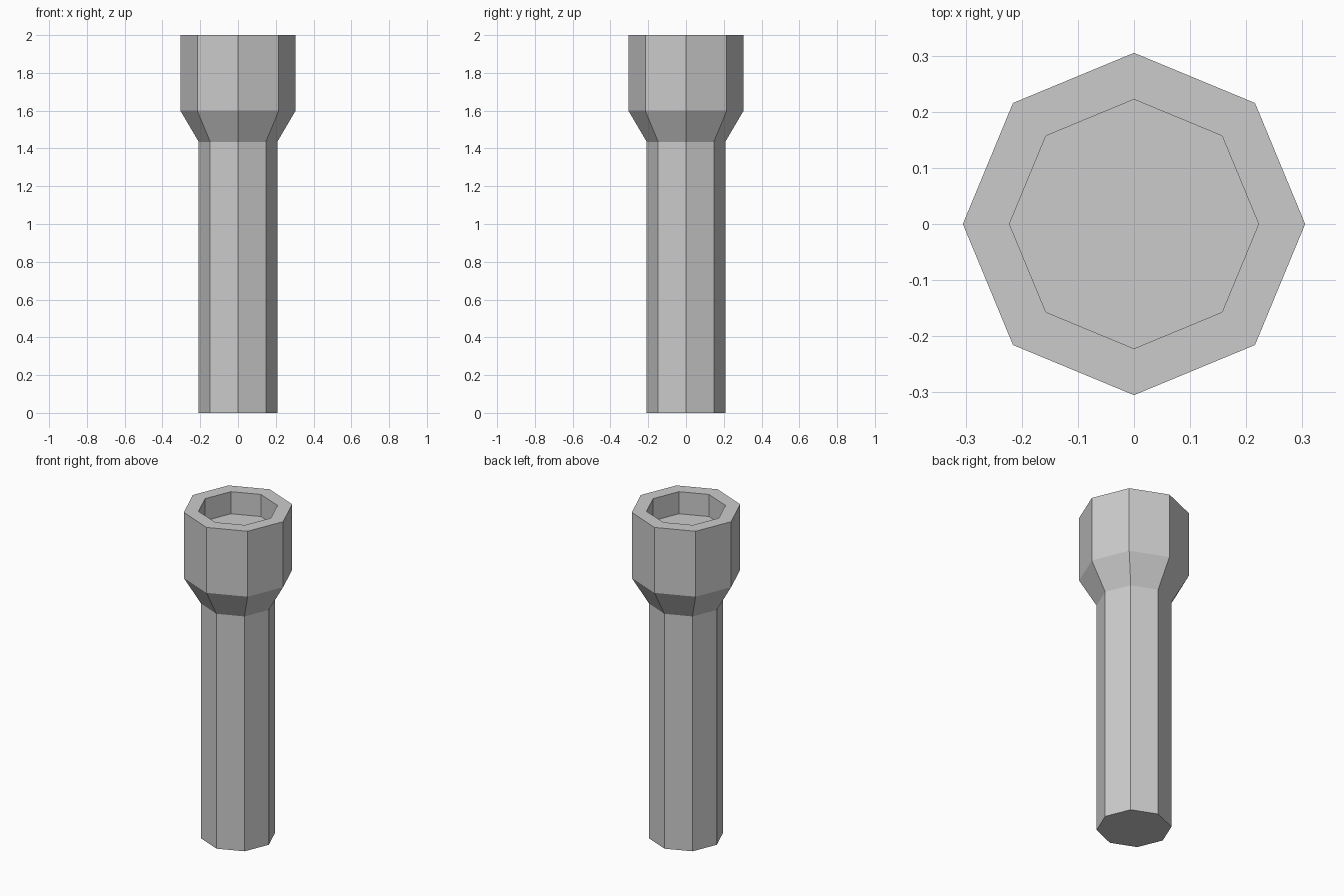
import bpy
import bmesh
from math import cos, sin, pi

SIDES = 8

old = bpy.data.objects.get("Cube")
if old:
    bpy.data.objects.remove(old, do_unlink=True)

# Single grey finish
grey = bpy.data.materials.new("light_grey")
grey.use_nodes = True
color = (0.6, 0.6, 0.6, 1)
grey.diffuse_color = color
grey.node_tree.nodes["Principled BSDF"].inputs["Base Color"].default_value = color


def turned_part(name, profile):
    """Sweep a (radius, height) profile round z and cap both ends."""
    bm = bmesh.new()
    rings = [[bm.verts.new((r * cos(2 * pi * i / SIDES), r * sin(2 * pi * i / SIDES), z))
              for i in range(SIDES)] for r, z in profile]
    for low, high in zip(rings, rings[1:]):
        for i in range(SIDES):
            j = (i + 1) % SIDES
            bm.faces.new((low[i], low[j], high[j], high[i]))
    bm.faces.new(rings[0][::-1])
    bm.faces.new(rings[-1])
    mesh = bpy.data.meshes.new(name)
    bm.to_mesh(mesh)
    bm.free()
    mesh.materials.append(grey)
    obj = bpy.data.objects.new(name, mesh)
    bpy.context.collection.objects.link(obj)
    return obj


# Handle, flared neck, head, rim and recessed lens floor in one closed shell
turned_part("flashlight_body", [
    (0.208, 0), (0.208, 1.435),
    (0.305, 1.6), (0.305, 2),
    (0.222, 2), (0.222, 1.865),
])
